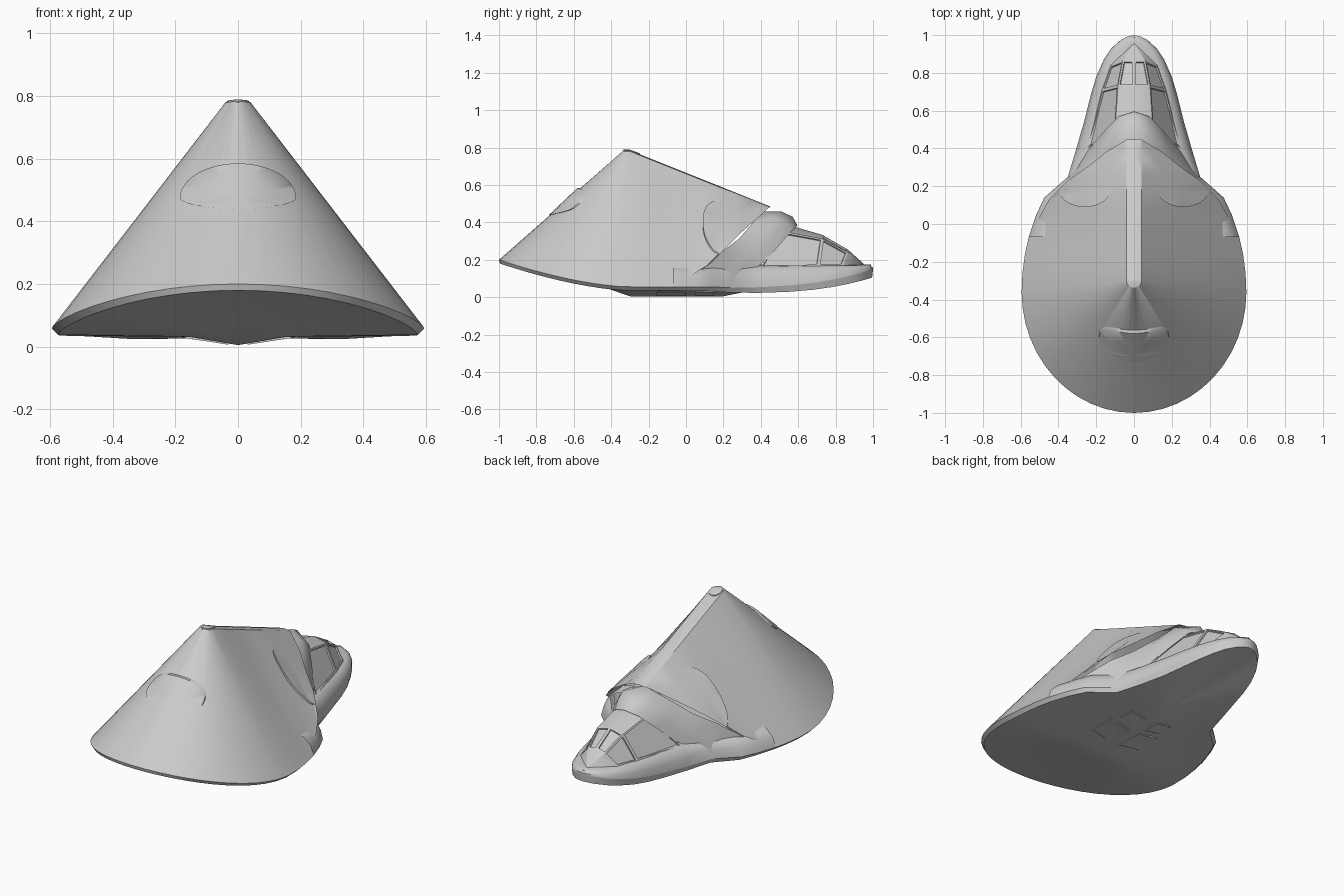
import bpy, bmesh
from math import sin, cos, pi, sqrt
from mathutils import Vector
from mathutils.bvhtree import BVHTree

cube = bpy.data.objects.get("Cube")
if cube:
    bpy.data.objects.remove(cube, do_unlink=True)

grey = bpy.data.materials.new("hull_grey")
grey.use_nodes = True
tone = (0.6, 0.6, 0.6, 1)
grey.diffuse_color = tone
grey.node_tree.nodes["Principled BSDF"].inputs["Base Color"].default_value = tone


def finish(name, bm, angle=30):
    """Turn a half mesh into a mirrored, shaded object."""
    bmesh.ops.remove_doubles(bm, verts=bm.verts, dist=0.0005)
    bmesh.ops.recalc_face_normals(bm, faces=bm.faces)
    mesh = bpy.data.meshes.new(name)
    bm.to_mesh(mesh)
    mesh.materials.append(grey)
    obj = bpy.data.objects.new(name, mesh)
    bpy.context.collection.objects.link(obj)
    bpy.ops.object.select_all(action='DESELECT')
    obj.select_set(True)
    bpy.context.view_layer.objects.active = obj
    bpy.ops.object.shade_smooth_by_angle(angle=angle * pi / 180)
    mirror = obj.modifiers.new("mirror", 'MIRROR')
    mirror.merge_threshold = 0.001
    return obj


def loft(rows):
    """Skin a grid of points."""
    bm = bmesh.new()
    grid = [[bm.verts.new(p) for p in row] for row in rows]
    for r, s in zip(grid, grid[1:]):
        for i in range(len(r) - 1):
            bm.faces.new((r[i], r[i + 1], s[i + 1], s[i]))
    bmesh.ops.remove_doubles(bm, verts=bm.verts, dist=0.0005)
    return bm


def lerp(a, b, t):
    return a + (b - a) * t


# Plan outline: two half ellipses, then the tapering nose
def rim_point(y):
    length = 0.64 if y < -0.36 else 0.83
    x = 0.595 * sqrt(max(0, 1 - ((y + 0.36) / length) ** 2))
    return Vector((x, y, 0.055 + 0.145 * (max(0, -y - 0.3) / 0.7) ** 1.6))


rear = [rim_point(-0.36 - 0.64 * cos(i * pi / 24)) for i in range(13)]
flank = [rim_point(y) for y in (-0.26, -0.16, -0.07)]
shoulder = [rim_point(y) for y in (0.05, 0.14)]
nose = [Vector((w, y, 0.05 + 0.1 * ((y - 0.1) / 0.9) ** 3)) for y, w in (
    (0.25, 0.35), (0.4, 0.305), (0.55, 0.262), (0.68, 0.23), (0.78, 0.2),
    (0.87, 0.16), (0.93, 0.12), (0.975, 0.07), (0.993, 0.035), (1, 0))]


# Upper hull: straight lines from the rim to a narrow ridge
def ridge(y, x=0.04):
    return Vector((x, y, 0.78 - 0.4 * (y + 0.3)))


rows = []
for i, p in enumerate(rear):
    a = i * pi / 24
    top = Vector((0.04 * sin(a), -0.3 - 0.04 * cos(a), 0.78))
    rows.append((p, lerp(p, top, 0.5), top, Vector((0, top.y, 0.785))))
front_edge = [(0.45, 0.13, 0.18), (0.35, 0.23, 0.28), (0.25, 0.3, 0.35),
              (0.15, 0.38, 0.42), (0.04, 0.447, 0.483)]
edge = flank + [Vector(p) for p in front_edge]
for i, p in enumerate(edge):
    top = ridge(lerp(-0.3, 0.45, (i + 1) / len(edge)))
    rows.append((p, lerp(p, top, 0.5), top, Vector((0, top.y, top.z + 0.006))))
hull_bm = loft(rows)
hull_tree = BVHTree.FromBMesh(hull_bm)
finish("upper_hull", hull_bm)

# Underside: thin rim, shallow belly and a central keel
rows = []
for p in rear + flank + shoulder + nose:
    low = Vector((p.x * 0.965, p.y * 0.995, p.z - 0.02 - 0.025 * max(0, p.y)))
    keel = Vector((0, min(0.2, max(-0.3, p.y)), 0.005))
    inner = lerp(keel, low, 0.27)
    inner.z = lerp(0.03, low.z, 0.27)
    rows.append((p, low, inner, keel))
belly_bm = loft(rows)
belly_tree = BVHTree.FromBMesh(belly_bm)
finish("underside", belly_bm)

# Nose deck with rounded sides
rows = []
for p in flank[-1:] + shoulder + nose:
    crown = 0.17
    back = p.y - 0.012 * max(0, p.y)
    rows.append((p, (p.x * 0.97, p.y, lerp(p.z, crown, 0.45)),
                 (p.x * 0.89, back, lerp(p.z, crown, 0.85)),
                 (p.x * 0.75, back, crown), (0, back, crown + 0.005)))
finish("nose_deck", loft(rows), 40)

# Swollen collar between hull and cockpit
collar = [
    [(0, .4, .46), (.13, .36, .4), (.24, .28, .31), (.34, .2, .25),
     (.44, .1, .16), (.54, -.08, .06)],
    [(0, .51, .458), (.1, .47, .43), (.19, .38, .33), (.26, .32, .23),
     (.33, .24, .15), (.44, .12, .07)],
    [(0, .57, .43), (.09, .53, .4), (.17, .45, .31), (.225, .39, .22),
     (.28, .33, .155), (.37, .22, .07)],
    [(0, .595, .385), (.08, .57, .36), (.15, .5, .28), (.21, .43, .2),
     (.25, .38, .16), (.34, .25, .07)]]
collar.append([(x * 0.9, y - 0.06, z - 0.02) for x, y, z in collar[-1]])
finish("collar", loft(collar), 50)

# Faceted cockpit canopy with recessed windows
crown = [(0, .5, .4), (0, .73, .333), (0, .865, .255), (0, .96, .17)]
brow = [(.1, .5, .355), (.085, .73, .312), (.06, .865, .24), (0, .96, .17)]
sill = [(.25, .4, .155), (.17, .71, .168), (.125, .84, .168), (0, .96, .168)]
bm = loft(list(zip(crown, brow, sill)))
bmesh.ops.recalc_face_normals(bm, faces=bm.faces)
panes = [f for f in bm.faces if len(f.verts) == 4 and f.calc_center_median().y < 0.85
         and not (f.calc_center_median().y < 0.7 and f.calc_center_median().x < 0.06)]
for f in panes:
    if f.normal.z < 0:
        f.normal_flip()
bmesh.ops.inset_individual(bm, faces=panes, thickness=0.013, depth=0)
bmesh.ops.inset_individual(bm, faces=panes, thickness=0.002, depth=-0.008)
finish("canopy", bm, 10)


# Raised panels that follow the surface beneath them
def plate(name, tree, direction, outline, centre, thickness):
    d = Vector(direction)
    centre = Vector(centre)

    def drop(p, lift):
        probe = p.copy()
        probe.x = max(p.x, 0.003)
        hit = tree.ray_cast(probe - d * 2, d)[0] or tree.find_nearest(probe)[0]
        spot = hit - d * lift
        if p.x < 0.001:
            spot.x = 0
        return spot

    rows = []
    for p in outline:
        p = Vector(p)
        ring = [drop(lerp(centre, p, t), thickness(lerp(centre, p, t)))
                for t in (0, 0.33, 0.66, 1)]
        rows.append(ring + [drop(p, -0.006)])
    finish(name, loft(rows), 40)


def arc(n, start, end):
    return [lerp(start, end, i / n) * pi for i in range(n + 1)]


plate("rear_hatch", hull_tree, (0, 1, 0),
      [(0.185 * sin(a), 0, 0.475 + (0.11 if cos(a) > 0 else 0.035) * cos(a))
       for a in arc(24, 0, 1)], (0, 0, 0.475),
      lambda p: 0.006 + 0.012 * max(0, (p.z - 0.44) / 0.14))
plate("side_pod", hull_tree, (-1, 0, 0),
      [(0, -0.45 + 0.2 * cos(a), 0.075 + 0.095 * sin(a)) for a in arc(20, 0, 1)],
      (0, -0.45, 0.08), lambda p: 0.008)
plate("shoulder_pod", hull_tree, (0, 0, -1),
      [(0.26 + 0.14 * cos(a), 0.19 + 0.1 * sin(a), 0) for a in arc(24, -1, 0)],
      (0.26, 0.19, 0), lambda p: max(0.001, 0.016 * (0.2 - p.y) / 0.1))
plate("apex_cap", hull_tree, (0, 0, -1),
      [(0.035 * sin(a), -0.29 + 0.045 * cos(a), 0) for a in arc(10, 0, 1)],
      (0, -0.29, 0), lambda p: 0.005)

# Belly access panels
for name, cx, cy, half, depth in (("front_belly_panel", 0.09, 0.1, 0.05, 0.05),
                                  ("rear_belly_panel", 0.1, -0.08, 0.07, 0.08)):
    corners = [(cx + half * sx, cy + depth * sy, 0)
               for sx, sy in ((1, 1), (-1, 1), (-1, -1), (1, -1), (1, 1))]
    plate(name, belly_tree, (0, 0, 1), corners, (cx, cy, 0), lambda p: 0.004)
